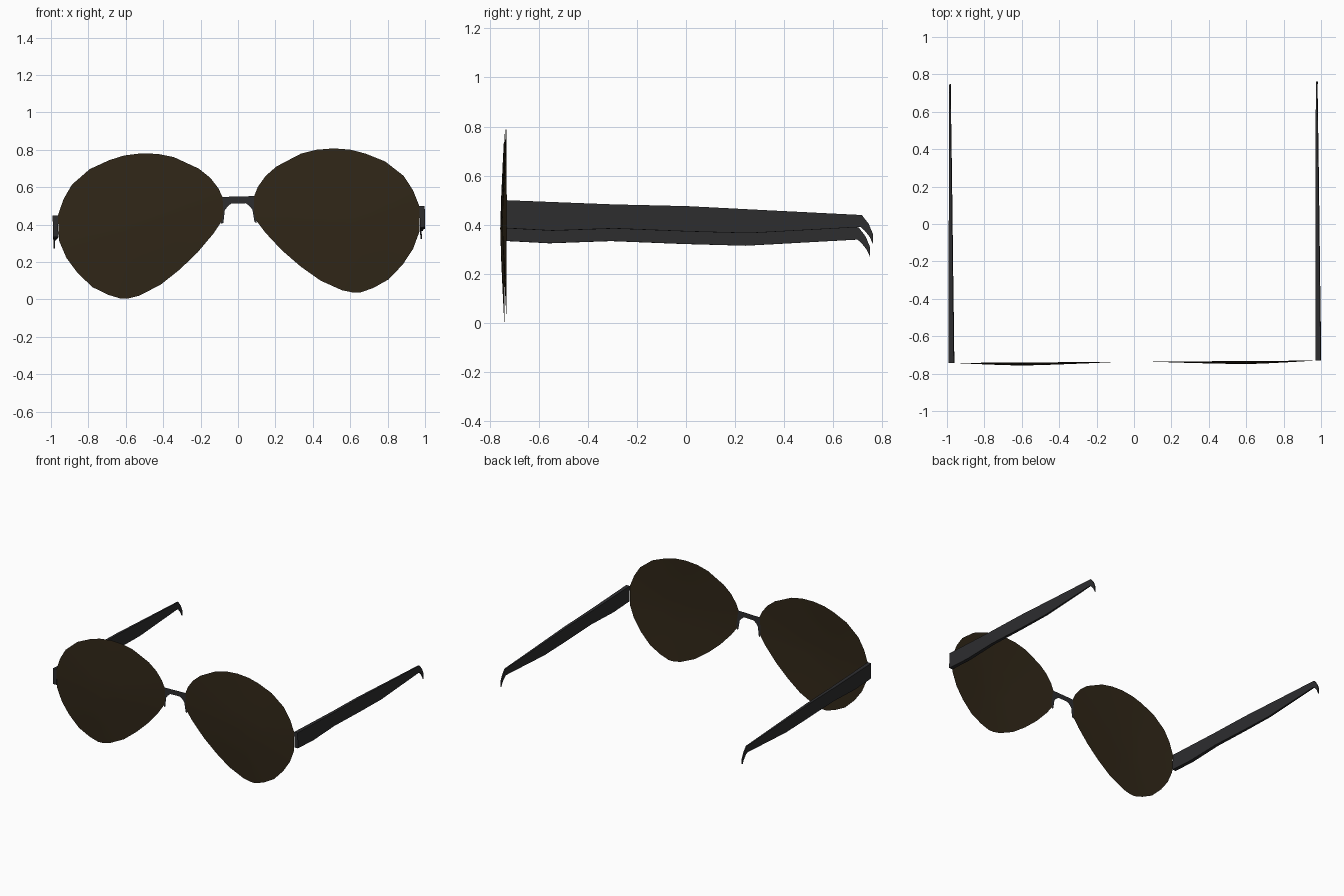
import bpy, bmesh
from mathutils import Matrix

if "Cube" in bpy.data.objects:
    bpy.data.objects.remove(bpy.data.objects["Cube"])

# The whole pair sits with a slight roll and yaw
TILT = (Matrix.Translation((0, 0, 0.42)) @ Matrix.Rotation(0.0065, 4, 'Z')
        @ Matrix.Rotation(-0.026, 4, 'Y') @ Matrix.Translation((0, 0, -0.42)))
FRONT = -0.7365


def material(name, rgb):
    m = bpy.data.materials.new(name)
    m.diffuse_color = (*rgb, 1)
    m.use_nodes = True
    m.node_tree.nodes["Principled BSDF"].inputs["Base Color"].default_value = m.diffuse_color
    return m


FRAME = material("dark_frame", (0.026, 0.026, 0.028))
TINT = material("brown_tint", (0.030, 0.020, 0.009))


def add(name, verts, faces, mat, side=1, closed=False, smooth=False):
    me = bpy.data.meshes.new(name)
    me.from_pydata([TILT @ Matrix.Diagonal((side, 1, 1, 1)) @ Matrix.Translation(v).translation
                    for v in verts], [], faces)
    bm = bmesh.new()
    bm.from_mesh(me)
    if closed:
        bmesh.ops.recalc_face_normals(bm, faces=bm.faces)
    else:
        # open sheets face forward
        bm.normal_update()
        bmesh.ops.reverse_faces(bm, faces=[f for f in bm.faces if f.normal.y > 0])
    for f in bm.faces:
        f.smooth = smooth
    bm.to_mesh(me)
    bm.free()
    me.materials.append(mat)
    ob = bpy.data.objects.new(name, me)
    bpy.context.collection.objects.link(ob)


# Teardrop outline of one lens (x, z)
OUTLINE = [(.084, .548), (.105, .597), (.148, .655), (.208, .705), (.34, .770), (.425, .789),
           (.515, .794), (.605, .785), (.685, .762), (.79, .717), (.887, .637), (.935, .559),
           (.967, .472), (.964, .339), (.927, .246), (.87, .164), (.792, .086), (.71, .043),
           (.64, .020), (.60, .021), (.543, .034), (.428, .089), (.324, .167), (.226, .256),
           (.139, .354), (.092, .42), (.082, .47)]


def lens(name, side):
    cx, cz, n = 0.6, 0.40, len(OUTLINE)
    verts, faces = [], []
    rings = (1, 0.66, 0.33)
    for t in rings:
        y = FRONT - 0.0165 * (1 - t ** 1.3)
        verts += [(cx + (x - cx) * t, y, cz + (z - cz) * t) for x, z in OUTLINE]
    verts.append((cx, FRONT - 0.0165, cz))
    for i in range(n):
        j = (i + 1) % n
        for r in range(len(rings) - 1):
            faces.append((r * n + i, r * n + j, r * n + n + j, r * n + n + i))
        faces.append((2 * n + i, 2 * n + j, 3 * n))
    add(name, verts, faces, TINT, side, smooth=True)


# Side profile of one temple arm with its ear hook (y, z)
ARM = [(-.737, .474), (-.30, .457), (0, .450), (.35, .432), (.71, .414), (.738, .378),
       (.755, .337), (.755, .297), (.742, .325), (.722, .350), (.705, .365),
       (.25, .340), (0, .347), (-.30, .359), (-.55, .350), (-.737, .360)]


def arm(name, side):
    n = len(ARM)
    outer, inner = [], []
    for y, z in ARM:
        t = (y + 0.737) / 1.492
        outer.append((0.995 - 0.010 * t, y, z))
        inner.append((0.967 + 0.010 * t, y, z))
    faces = [tuple(range(n)), tuple(range(2 * n - 1, n - 1, -1))]
    faces += [(i, (i + 1) % n, n + (i + 1) % n, n + i) for i in range(n)]
    add(name, outer + inner, faces, FRAME, side, closed=True)


for label, s in (("right", 1), ("left", -1)):
    lens(label + "_lens", s)
    arm(label + "_temple_arm", s)

# Flat nose bridge with small flanges beside each lens
half = [(.087, .550), (.098, .45), (.094, .405), (.083, .412), (.074, .478), (.060, .496), (.040, .513)]
ring = half + [(-x, z) for x, z in reversed(half)]
add("nose_bridge", [(x, FRONT, z) for x, z in ring], [tuple(range(len(ring)))], FRAME)
